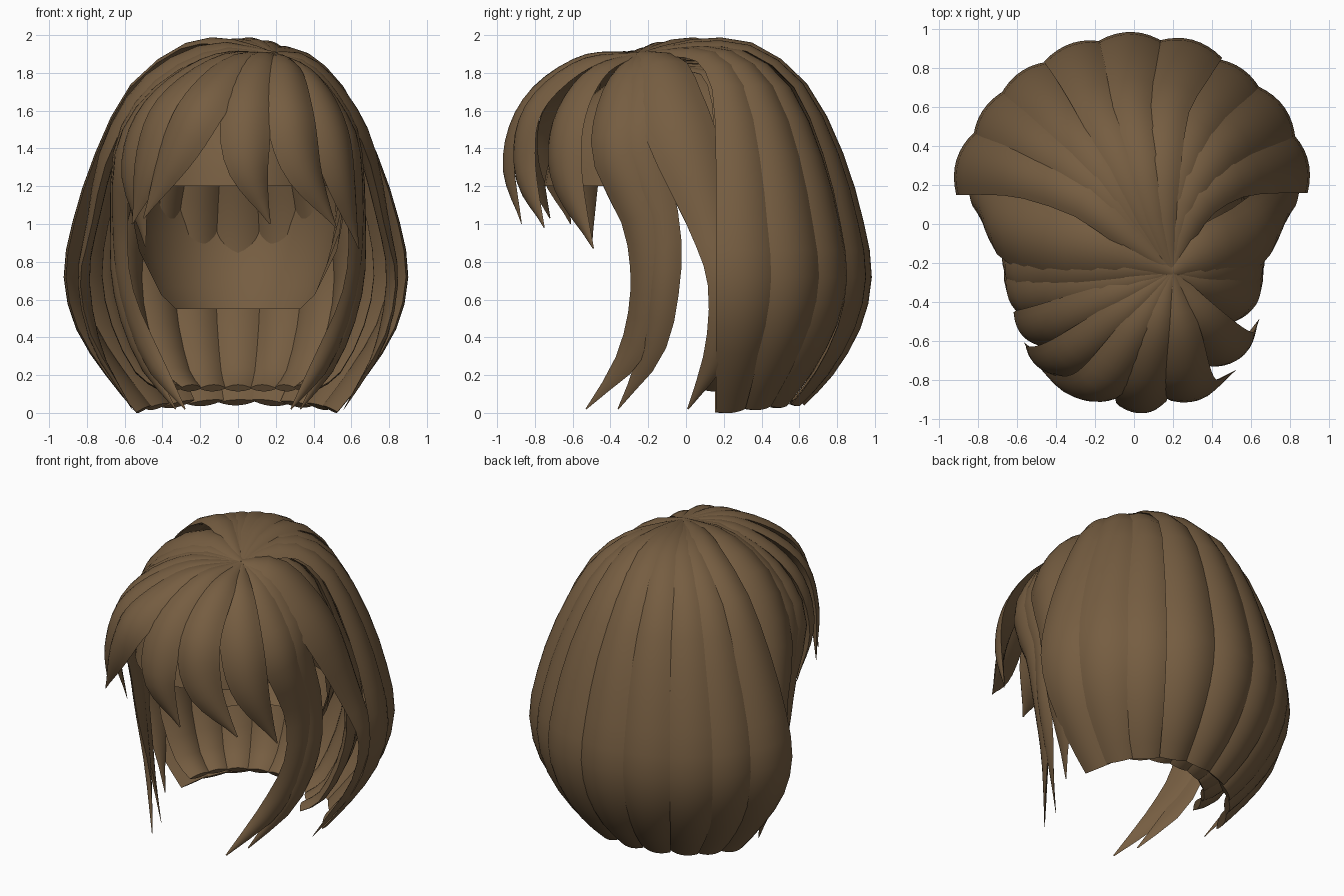
import bpy, bmesh, math, random
from mathutils import Vector as V

if "Cube" in bpy.data.objects:
    bpy.data.objects.remove(bpy.data.objects["Cube"])

random.seed(4)
CROWN = V((0.2, -0.25, 1.9))
HEAD = V((0, 0, 1.0))
brown = bpy.data.materials.new("hair brown")
brown.diffuse_color = (0.18, 0.11, 0.053, 1)
brown.use_nodes = True
brown.node_tree.nodes["Principled BSDF"].inputs["Base Color"].default_value = brown.diffuse_color


def finish(bm, name):
    bmesh.ops.recalc_face_normals(bm, faces=bm.faces)
    me = bpy.data.meshes.new(name)
    bm.to_mesh(me)
    bm.free()
    me.materials.append(brown)
    ob = bpy.data.objects.new(name, me)
    bpy.context.collection.objects.link(ob)
    bpy.ops.object.select_all(action='DESELECT')
    ob.select_set(True)
    bpy.context.view_layer.objects.active = ob
    bpy.ops.object.shade_smooth_by_angle(angle=math.radians(45))
    return ob


def spline(pts, t):
    """Catmull-Rom through pts (vectors), t in 0..1"""
    f = t * (len(pts) - 1)
    i = min(int(f), len(pts) - 2)
    u = f - i
    b, c = pts[i], pts[i + 1]
    a = pts[i - 1] if i else b * 2 - c
    d = pts[i + 2] if i + 2 < len(pts) else c * 2 - b
    return (b * 2 + (c - a) * u + (a * 2 - b * 5 + c * 4 - d) * u * u
            + (b * 3 - a - c * 3 + d) * u ** 3) * 0.5


def lock(name, path, widths, bulge=0.35, inner=0.15, steps=18, n=8, roll=0.0):
    """Lens-shaped lock of hair swept along a path, facing away from the head"""
    path = [V(p) for p in path]
    wid = [V((w, 0, 0)) for w in widths]
    bm = bmesh.new()
    rings = []
    for k in range(steps + 1):
        t = k / steps
        p = spline(path, t)
        w = max(spline(wid, t).x, 0.004)
        tan = (spline(path, min(t + .02, 1)) - spline(path, max(t - .02, 0))).normalized()
        out = p - V((HEAD.x, HEAD.y, min(p.z, HEAD.z)))
        side = tan.cross(out).normalized()
        out = side.cross(tan)
        side, out = (side * math.cos(roll) + out * math.sin(roll),
                     out * math.cos(roll) - side * math.sin(roll))
        ring = []
        for j in range(2 * n):
            u = -1 + 2 * j / n if j <= n else 3 - 2 * j / n
            h = (bulge if j <= n else -inner) * (1 - u * u) * w
            ring.append(bm.verts.new(p + side * u * w + out * h))
        rings.append(ring)
    for a, b in zip(rings, rings[1:]):
        for j in range(2 * n):
            i = (j + 1) % (2 * n)
            bm.faces.new((a[j], a[i], b[i], b[j]))
    bm.faces.new(rings[0])
    bm.faces.new(rings[-1])
    return finish(bm, name)


# Back hair envelope: (scale, height, centre x, centre y)
ENV = [(.17, 1.955, .11, -.10), (.36, 1.93, .05, .06), (.62, 1.72, 0, .13),
       (.82, 1.36, 0, .15), (.95, 1.0, 0, .15), (1, .72, 0, .15),
       (.93, .46, 0, .15), (.76, .22, 0, .15), (.58, .02, 0, .15)]


def back_path(deg, k, zmin, tuck=0.0):
    c, s = math.cos(math.radians(deg)), math.sin(math.radians(deg))
    pts = [CROWN]
    for e, z, x, y in ENV:
        drop = (1 - k) * .4 * (z > 1) + (.045 * max(c, 0) if z > 1.9 else 0)
        pts.append((x + e * k * .87 * c,
                    y + e * k * .775 * s - tuck * max(0, .8 - z), max(z, zmin) - drop))
    return pts


# Outer and inner layers of blunt back locks
N = 9
for i in range(N):
    deg = 13 + 155 * i / (N - 1)
    k = 1 + random.uniform(-.018, .018)
    lock(f"back_lock_{i}", back_path(deg, k, .01 + .05 * math.sin(math.radians(deg))),
         [.015] + [.172 * e[0] + (.03 if e[0] < .5 else 0) for e in ENV],
         bulge=.3, roll=random.uniform(-.09, .09))
for i in range(9):
    deg = 12 + 156 * i / 8
    lock(f"inner_back_lock_{i}", back_path(deg, .79, .13, .1),
         [.01] + [.13 * e[0] for e in ENV], bulge=.25, inner=.3)

# Pointed side locks, mirrored left and right; their roots differ as the crown is off centre
ROOTS = {"right": ([(.36, -.15, 1.84), (.53, -.09, 1.65)], [(.36, -.24, 1.82), (.5, -.26, 1.64)],
                   [(.34, -.31, 1.81), (.48, -.37, 1.63)]),
         "left": ([(-.14, -.13, 1.91), (-.46, -.08, 1.73)], [(-.12, -.23, 1.89), (-.42, -.25, 1.71)],
                  [(-.1, -.32, 1.87), (-.41, -.37, 1.68)])}
for m, s in ((1, "right"), (-1, "left")):
    def mir(root, pts):
        return [CROWN] + ROOTS[s][root] + [(m * x, y, z) for x, y, z in pts]
    lock(f"side_back_lock_{s}", mir(0, [(.66, .0, 1.4), (.76, .13, 1.0),
         (.81, .21, .7), (.74, .18, .35), (.56, .01, .02)]),
         [.03, .14, .18, .18, .12, .1, .08, 0])
    lock(f"temple_lock_{s}", mir(1, [(.6, -.27, 1.4), (.64, -.13, 1.0),
         (.63, -.12, .65), (.52, -.19, .32), (.33, -.36, .02)]),
         [.02, .1, .13, .14, .1, .085, .07, 0])
    lock(f"front_side_lock_{s}", mir(2, [(.59, -.38, 1.38), (.62, -.23, 1.0),
         (.59, -.2, .65), (.47, -.29, .32), (.28, -.53, .02)]),
         [.02, .09, .12, .13, .11, .1, .08, 0])

# Fringe locks from the crown over the forehead
FRINGE = [
    [(.12, -.55, 1.85), (.05, -.82, 1.63), (.05, -.925, 1.32), (.17, -.87, 1.0)],
    [(.24, -.55, 1.83), (.27, -.8, 1.6), (.34, -.85, 1.3), (.52, -.75, .98)],
    [(.34, -.48, 1.79), (.46, -.62, 1.55), (.54, -.63, 1.25), (.64, -.49, .87)],
    [(.02, -.55, 1.85), (-.17, -.81, 1.64), (-.32, -.83, 1.38), (-.5, -.72, 1.03)],
    [(-.06, -.48, 1.85), (-.33, -.68, 1.62), (-.46, -.7, 1.32), (-.56, -.61, 1.0)],
    [(-.12, -.4, 1.85), (-.42, -.52, 1.61), (-.54, -.54, 1.28), (-.49, -.5, .88)],
]
for i, pts in enumerate(FRINGE):
    lock(f"fringe_lock_{i}", [CROWN] + pts, [.02, .1, .135, .115, 0], bulge=.4)

# Scalp cap: short over the face, long at the nape
bm = bmesh.new()
rows, cols = 12, 40
grid = []
for r in range(rows + 1):
    ring = []
    for c in range(cols):
        a = 2 * math.pi * c / cols
        t = min(max((math.sin(a) - .1) / .4, 0), 1)
        low = 1.2 - .65 * t
        e = math.pi / 2 + (math.asin((low - 1.1) / .77) - math.pi / 2) * max(r / rows, .01)
        ring.append(bm.verts.new((.58 * math.cos(e) * math.cos(a),
                                  .76 * math.cos(e) * math.sin(a), 1.1 + .77 * math.sin(e))))
    grid.append(ring)
for a, b in zip(grid, grid[1:]):
    for c in range(cols):
        d = (c + 1) % cols
        bm.faces.new((a[c], a[d], b[d], b[c]))
bm.faces.new(grid[0])
finish(bm, "scalp_cap")
